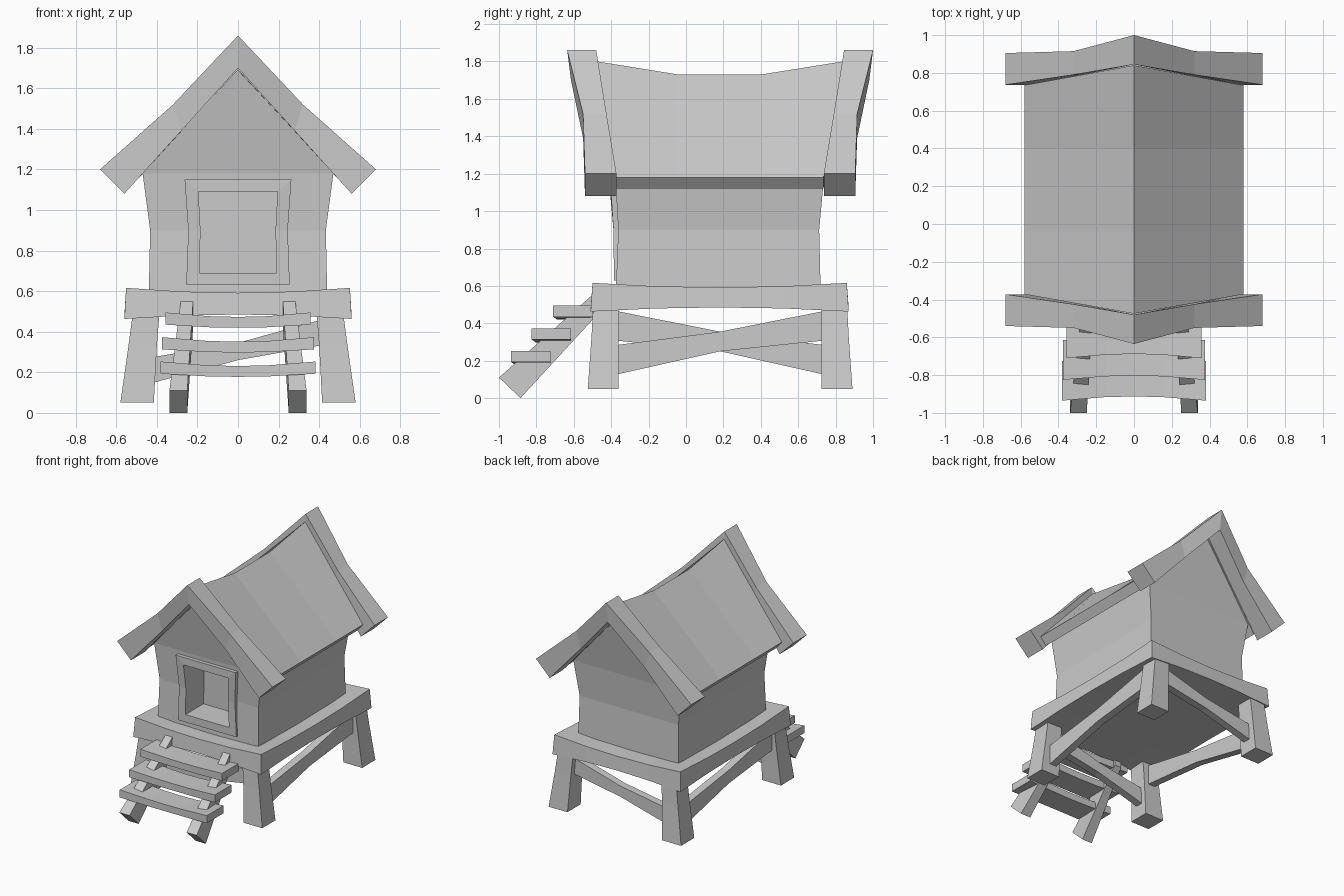
import bpy, bmesh

if "Cube" in bpy.data.objects:
    bpy.data.objects.remove(bpy.data.objects["Cube"])

GREY = (0.6, 0.6, 0.6, 1)
mat = bpy.data.materials.new("plain grey")
mat.use_nodes = True
mat.diffuse_color = GREY
bsdf = next(n for n in mat.node_tree.nodes if n.type == 'BSDF_PRINCIPLED')
bsdf.inputs["Base Color"].default_value = GREY

MID_Y = 0.18  # middle of the hut along y


def finish(name, bm):
    bmesh.ops.remove_doubles(bm, verts=bm.verts, dist=1e-5)
    bmesh.ops.recalc_face_normals(bm, faces=bm.faces)
    mesh = bpy.data.meshes.new(name)
    bm.to_mesh(mesh)
    bm.free()
    mesh.materials.append(mat)
    ob = bpy.data.objects.new(name, mesh)
    bpy.context.collection.objects.link(ob)
    return ob


def loft(name, rings, closed=False):
    """Skin a row of equal-sized point rings, capped or joined end to end."""
    bm = bmesh.new()
    rows = [[bm.verts.new(p) for p in r] for r in rings]
    n = len(rows[0])
    for a, b in zip(rows, rows[1:] + rows[:1] if closed else rows[1:]):
        for i in range(n):
            j = (i + 1) % n
            bm.faces.new((a[i], a[j], b[j], b[i]))
    if not closed:
        bm.faces.new(rows[0])
        bm.faces.new(rows[-1])
    return finish(name, bm)


def rect(x0, x1, y0, y1, z):
    return [(x0, y0, z), (x1, y0, z), (x1, y1, z), (x0, y1, z)]


def flip_y(rings):
    return [[(x, 2 * MID_Y + 0.005 - y, z) for x, y, z in r] for r in rings]


def flip_x(rings):
    return [[(-x, y, z) for x, y, z in r] for r in rings]


# Legs, splayed and slightly bent
leg = [rect(0.415, 0.58, -0.525, -0.36, 0.05),
       rect(0.40, 0.54, -0.505, -0.36, 0.33),
       rect(0.385, 0.515, -0.495, -0.36, 0.52)]
loft("front_leg_left", leg)
loft("front_leg_right", flip_x(leg))
loft("back_leg_left", flip_y(leg))
loft("back_leg_right", flip_x(flip_y(leg)))

# Platform slab whose edges bow towards the middle
bm = bmesh.new()
bmesh.ops.create_cube(bm, size=2)
flat = [e for e in bm.edges if abs(e.verts[0].co.z - e.verts[1].co.z) < 0.1]
bmesh.ops.subdivide_edges(bm, edges=flat, cuts=3, use_grid_fill=True)
for v in bm.verts:
    u, w, top = v.co.x, v.co.y, v.co.z > 0
    bow = u * u * w * w
    s = 0.985 if top else 1.0
    v.co = (0.56 * u * s, MID_Y + 0.69 * w * s,
            0.592 + 0.024 * bow if top else 0.485 - 0.022 * bow)
finish("platform", bm)

# One diagonal brace per side, thinner in the middle
side_brace = [[(x, y, z) for x, z in ((0.44, lo), (0.50, lo), (0.50, hi), (0.44, hi))]
              for y, lo, hi in ((-0.40, 0.12, 0.28), (MID_Y, 0.25, 0.355), (0.76, 0.31, 0.47))]
loft("left_brace", side_brace)
loft("right_brace", flip_x(flip_y(side_brace)))
front_brace = [[(x, y, z) for y, z in ((-0.46, lo), (-0.40, lo), (-0.40, hi), (-0.46, hi))]
               for x, lo, hi in ((-0.45, 0.14, 0.27), (0, 0.26, 0.345), (0.45, 0.34, 0.47))]
loft("front_brace", front_brace)
loft("back_brace", flip_y(front_brace))

# Hut walls, pinched at mid height and leaning out at the gables
walls = loft("walls", [rect(-0.44, 0.44, -0.375, 0.72, 0.57),
                       rect(-0.433, 0.433, -0.362, 0.712, 0.9),
                       rect(-0.47, 0.47, -0.378, 0.738, 1.18),
                       rect(0, 0, -0.468, 0.835, 1.695)])

# Doorway recess
cutter = loft("door_cutter", [rect(-0.19, 0.19, -0.6, -0.16, 0.69),
                              rect(-0.185, 0.185, -0.6, -0.16, 0.9),
                              rect(-0.195, 0.195, -0.6, -0.16, 1.09)])
cutter.hide_render = True
cut = walls.modifiers.new("doorway", 'BOOLEAN')
cut.operation = 'DIFFERENCE'
cut.solver = 'EXACT'
cut.object = cutter
bpy.context.view_layer.objects.active = walls
bpy.ops.object.modifier_apply(modifier=cut.name)
bpy.data.objects.remove(cutter)

# Door frame: outer and inner outline with the front depth at each height
half = [(0.255, 0.63, 0.19, 0.69, -0.385),
        (0.245, 0.90, 0.185, 0.90, -0.388),
        (0.263, 1.15, 0.195, 1.09, -0.405)]
outline = half + [(-a, b, -c, d, y) for a, b, c, d, y in reversed(half)]
loft("door_frame", [[(a, y, b), (a, -0.34, b), (c, -0.34, d), (c, y, d)]
                    for a, b, c, d, y in outline], closed=True)

# Roof, sagging along its ridge
stations = ((-0.475, -0.372, 1.80), (-0.04, -0.04, 1.73), (0.40, 0.40, 1.73), (0.84, 0.735, 1.80))
loft("roof", [[(-0.58, ye, 1.18), (0, yr, z), (0.58, ye, 1.18),
               (0.53, ye, 1.12), (0, yr, z - 0.11), (-0.53, ye, 1.12)]
              for yr, ye, z in stations])

# Gable boards: top x/z, bottom x/z, outer and inner depth
arm = [(0.68, 1.20, 0.56, 1.08, -0.54, -0.372),
       (0.32, 1.52, 0.28, 1.39, -0.55, -0.425),
       (0, 1.86, 0, 1.70, -0.635, -0.48)]
path = arm + [(-a, b, -c, d, o, i) for a, b, c, d, o, i in reversed(arm[:2])]
gable = [[(a, o, b), (c, o + 0.02 * (d > 1.5), d), (c, i, d), (a, i, b)]
         for a, b, c, d, o, i in path]
loft("front_gable_board", gable)
loft("back_gable_board", flip_y(gable))

# Stair stringers
stringer = [[(x0, -1.0, 0.11), (x1, -1.0, 0.11), (x1, -0.885, 0), (x0, -0.885, 0)]
            if low else
            [(x0, -0.48, 0.57), (x1, -0.48, 0.57), (x1, -0.48, 0.44), (x0, -0.48, 0.44)]
            for low, x0, x1 in ((True, 0.25, 0.338), (False, 0.22, 0.28))]
loft("stair_stringer_left", stringer)
loft("stair_stringer_right", flip_x(stringer))

# Sagging stair treads
for label, w, y0, z0 in (("top", 0.358, -0.71, 0.435),
                         ("middle", 0.375, -0.825, 0.313),
                         ("bottom", 0.382, -0.935, 0.193)):
    rings = []
    for t in (-1, -0.4, 0, 0.4, 1):
        sag = 0.022 * (1 - t * t)
        front, back, lo, hi = y0 + sag, y0 + 0.21, z0 - sag * 0.7, z0 + 0.06 - sag
        rings.append([(w * t, front, lo), (w * t, back, lo),
                      (w * t, back, hi), (w * t, front, hi)])
    loft(label + "_tread", rings)
